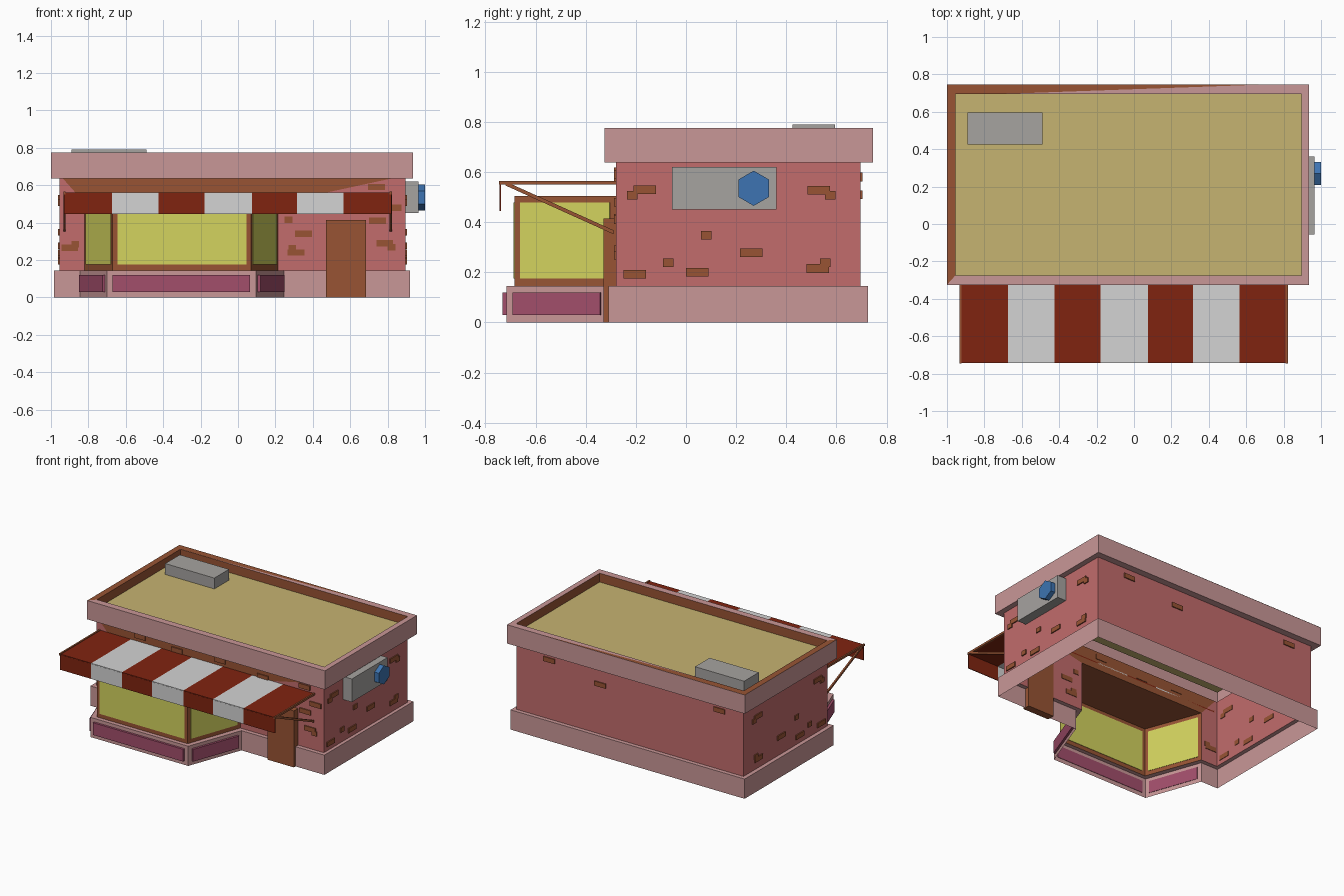
import bpy, bmesh, math
from mathutils import Vector

if "Cube" in bpy.data.objects:
    bpy.data.objects.remove(bpy.data.objects["Cube"])


def mat(name, hexcol):
    m = bpy.data.materials.new(name)
    lin = []
    for i in (0, 2, 4):
        c = int(hexcol[i:i + 2], 16) / 255
        lin.append(c / 12.92 if c <= 0.04045 else ((c + 0.055) / 1.055) ** 2.4)
    m.diffuse_color = (*lin, 1)
    m.use_nodes = True
    m.node_tree.nodes["Principled BSDF"].inputs["Base Color"].default_value = m.diffuse_color
    return m


PINK = mat("trim pink", "C99797")
WALL = mat("brick wall red", "C26C6C")
BROWN = mat("brown", "985434")
DECK = mat("roof tan", "C6B371")
GLASS = mat("window yellow", "D3D35E")
MAGENTA = mat("panel magenta", "A24E6B")
RED = mat("awning red", "802410")
WHITE = mat("awning white", "D4D4D4")
GREY = mat("metal grey", "A6A3A0")
BLUE = mat("fan blue", "3D74B2")


def build(name, faces, mats):
    """faces: list of (points, material slot)"""
    bm = bmesh.new()
    for pts, mi in faces:
        bm.faces.new([bm.verts.new(p) for p in pts]).material_index = mi
    bmesh.ops.remove_doubles(bm, verts=bm.verts, dist=1e-5)
    bmesh.ops.recalc_face_normals(bm, faces=bm.faces)
    me = bpy.data.meshes.new(name)
    bm.to_mesh(me)
    bm.free()
    for m in mats:
        me.materials.append(m)
    ob = bpy.data.objects.new(name, me)
    bpy.context.collection.objects.link(ob)
    return ob


def box(name, x0, x1, y0, y1, z0, z1, m):
    panel(name, (x0, y0), (x1, y0), z0, z1, 0, y1 - y0, 0, m)


def panel(name, p, q, z0, z1, inset, inner, outer, m):
    """Upright slab along plan segment p-q, outward side on the right."""
    p, q = Vector((*p, 0)), Vector((*q, 0))
    d = (q - p).normalized()
    n = Vector((d.y, -d.x, 0))
    p, q = p + d * inset, q - d * inset
    foot = [p + n * outer, q + n * outer, q - n * inner, p - n * inner]
    lo = [v + Vector((0, 0, z0)) for v in foot]
    hi = [v + Vector((0, 0, z1)) for v in foot]
    faces = [(lo[::-1], 0), (hi, 0)]
    faces += [([lo[i], lo[(i + 1) % 4], hi[(i + 1) % 4], hi[i]], 0) for i in range(4)]
    return build(name, faces, [m])


def loft(levels, slots, closed=True):
    """Faces between successive (outline, z) levels."""
    out = []
    for (a, za), (b, zb), s in zip(levels, levels[1:], slots):
        n = len(a)
        for i in range(n if closed else n - 1):
            j = (i + 1) % n
            out.append(([(*a[i], za), (*a[j], za), (*b[j], zb), (*b[i], zb)],
                        s[i] if isinstance(s, tuple) else s))
    return out


def rect(x0, x1, y0, y1):
    return [(x0, y0), (x1, y0), (x1, y1), (x0, y1)]


# Plan outlines
X0, X1, Y0, Y1 = -0.955, 0.895, -0.28, 0.695
BAY = [(-0.82, Y0), (-0.67, -0.685), (0.07, -0.685), (0.215, Y0)]
BAY_BASE = [(-0.845, -0.31), (-0.70, -0.715), (0.095, -0.715), (0.245, -0.31)]
wall_line = [(X0, Y0)] + BAY + [(X1, Y0), (X1, Y1), (X0, Y1)]
base_line = [(-0.985, -0.31)] + BAY_BASE + [(0.92, -0.31), (0.92, 0.725), (-0.985, 0.725)]

# Plinth with ledge, open underneath
build("base_plinth", loft([(base_line, 0), (base_line, 0.145), (wall_line, 0.145)], [0, 0]), [PINK])

# Walls: back and sides, then front around the bay opening
ZB, ZT, ZH = 0.145, 0.64, 0.505
walls = loft([([(X1, Y0), (X1, Y1), (X0, Y1), (X0, Y0)], ZB),
              ([(X1, Y0), (X1, Y1), (X0, Y1), (X0, Y0)], ZT)], [0], closed=False)
for pts, mi in [
        ([(X0, ZB), (-0.82, ZB), (-0.82, ZH), (-0.94, ZT), (X0, ZT)], 0),
        ([(0.215, ZB), (X1, ZB), (X1, ZT), (0.84, ZT), (0.215, ZH)], 0),
        ([(-0.82, ZH), (0.215, ZH), (0.84, ZT), (-0.94, ZT)], 1)]:
    walls.append(([(x, Y0, z) for x, z in pts], mi))
build("walls", walls, [WALL, BROWN])

# Cornice and parapet: underside, face, rim, brown inner wall
inner, outer = rect(X0, X1, -0.275, Y1), rect(-1, 0.935, -0.325, 0.745)
build("cornice", loft([(rect(X0, X1, Y0, Y1), 0.637), (outer, 0.637), (outer, 0.775),
                       (inner, 0.775), (inner, 0.71)],
                      [0, 0, (0, 0, 0, 1), 1]), [PINK, BROWN])
build("rim_brown_wedge", [([(-1, 0.745, 0.776), (-0.955, 0.695, 0.776),
                            (-0.72, 0.695, 0.776), (0.68, 0.745, 0.776)], 0)], [BROWN])
build("roof_deck", [([(*p, 0.71) for p in inner], 0)], [DECK])
box("roof_unit", -0.89, -0.49, 0.425, 0.595, 0.71, 0.79, GREY)

# Bay window: frame, ceiling, glass and lower panels
bay = loft([(BAY, ZB), (BAY, ZH)], [0], closed=False) + [([(*p, ZH) for p in BAY], 0)]
build("bay_frame", bay, [BROWN])
for i, side in enumerate(("left", "front", "right")):
    panel("bay_glass_" + side, BAY[i], BAY[i + 1], 0.175, 0.478, 0.025, 0.003, 0.003, GLASS)
    panel("bay_panel_" + side, BAY_BASE[i], BAY_BASE[i + 1], 0.03, 0.12, 0.03, 0.003, 0.016, MAGENTA)

# Door
box("door", 0.47, 0.685, -0.33, -0.275, 0, 0.415, BROWN)

# Scattered bricks: (along, z, width)
L, S, H = 0.09, 0.042, 0.034


def bricks(label, spots, place):
    for k, (t, z, w) in enumerate(spots):
        p, q = place(t - w / 2), place(t + w / 2)
        panel(f"{label}_brick_{k}", p, q, z - H / 2, z + H / 2, 0, 0.004, 0.008, BROWN)


side = [(-0.165, 0.53, L), (-0.215, 0.507, S), (0.08, 0.348, S), (-0.205, 0.193, L),
        (0.045, 0.2, L), (-0.07, 0.238, S), (0.26, 0.277, L), (0.53, 0.527, L),
        (0.575, 0.507, S), (0.525, 0.215, L), (0.555, 0.238, S)]
bricks("right", side, lambda t: (X1, t))
bricks("left", [(-t, z, w) for t, z, w in side], lambda t: (X0, -t))
bricks("front", [(-0.9, 0.265, L), (-0.87, 0.285, S), (0.35, 0.34, L), (0.27, 0.415, S),
                 (0.31, 0.24, L), (0.29, 0.262, S), (0.785, 0.29, L), (0.82, 0.268, S),
                 (0.745, 0.41, L), (0.83, 0.48, L), (0.74, 0.59, L), (-0.6, 0.6, L),
                 (-0.3, 0.58, L), (0.05, 0.6, L), (0.4, 0.57, L)], lambda t: (t, Y0))
bricks("back", [(-0.625, 0.58, L), (-0.21, 0.51, L), (0.76, 0.58, L)], lambda t: (-t, Y1))

# Striped awning: flat top and hanging valance
edges = [-0.93, -0.675, -0.425, -0.18, 0.075, 0.315, 0.565, 0.82]
for i, (a, b) in enumerate(zip(edges, edges[1:])):
    m = WHITE if i % 2 else RED
    box(f"awning_top_{i}", a, b, -0.742, Y0, 0.552, 0.56, m)
    box(f"awning_valance_{i}", a, b, -0.743, -0.738, 0.445, 0.555, m)

# Awning side rails and diagonal arms
for tag, x in (("left", -0.928), ("right", 0.817)):
    box("awning_rail_" + tag, x - 0.006, x + 0.006, -0.745, Y0, 0.55, 0.565, BROWN)
    sec = [(-0.72, 0.562), (-0.72, 0.546), (-0.29, 0.352), (-0.29, 0.368)]
    l, r = ([(x + s, y, z) for y, z in sec] for s in (-0.006, 0.006))
    build("awning_arm_" + tag, [(l, 0), (r[::-1], 0)] + [
        ([l[i], r[i], r[(i + 1) % 4], l[(i + 1) % 4]], 0) for i in range(4)], [BROWN])

# Wall cooling unit with hexagonal fan
box("wall_unit", 0.89, 0.965, -0.055, 0.36, 0.45, 0.62, GREY)
hexa = [(0.27 + 0.07 * math.sin(k * math.pi / 3), 0.535 + 0.07 * math.cos(k * math.pi / 3))
        for k in range(6)]
fan = [([(1.0, y, z) for y, z in hexa], 0), ([(0.96, y, z) for y, z in hexa[::-1]], 0)]
for (ya, za), (yb, zb) in zip(hexa, hexa[1:] + hexa[:1]):
    fan.append(([(0.96, ya, za), (1.0, ya, za), (1.0, yb, zb), (0.96, yb, zb)], 0))
build("wall_unit_fan", fan, [BLUE])
